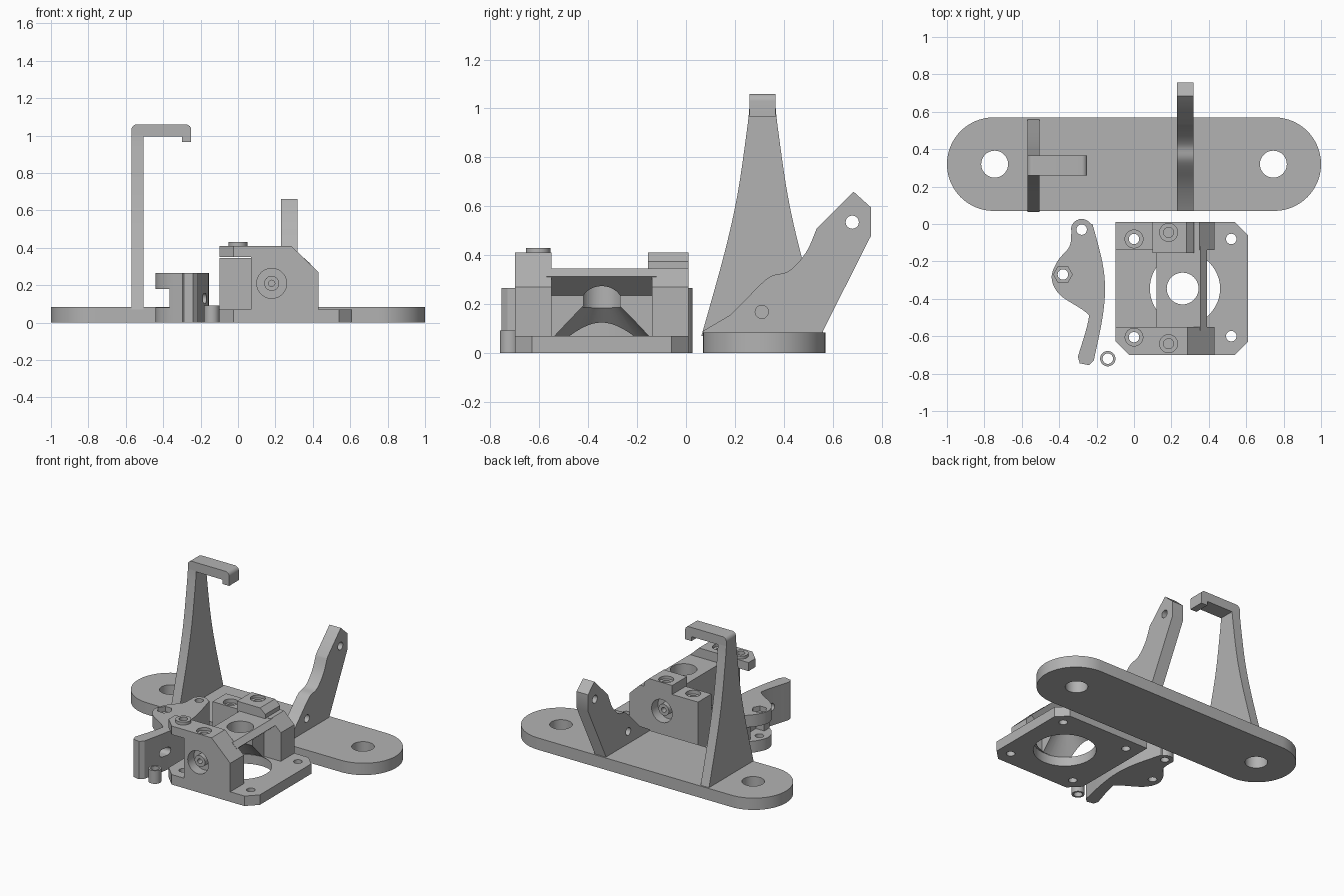
import bpy, bmesh
from math import sin, cos, tau
from mathutils import Matrix

cube = bpy.data.objects.get("Cube")
if cube:
    bpy.data.objects.remove(cube)

grey = bpy.data.materials.new("mid grey plastic")
grey.use_nodes = True
grey.diffuse_color = (0.45, 0.45, 0.45, 1)
grey.node_tree.nodes["Principled BSDF"].inputs["Base Color"].default_value = (0.45, 0.45, 0.45, 1)


def finish(name, bm):
    bmesh.ops.recalc_face_normals(bm, faces=bm.faces)
    mesh = bpy.data.meshes.new(name)
    bm.to_mesh(mesh)
    bm.free()
    mesh.materials.append(grey)
    obj = bpy.data.objects.new(name, mesh)
    bpy.context.collection.objects.link(obj)
    return obj


def prism(name, points, axis, lo, hi, top_bevel=0):
    """Extrude a 2D outline along one axis."""
    def place(p, h):
        return {"x": (h, p[0], p[1]), "y": (p[0], h, p[1]), "z": (p[0], p[1], h)}[axis]
    bm = bmesh.new()
    low = [bm.verts.new(place(p, lo)) for p in points]
    high = [bm.verts.new(place(p, hi)) for p in points]
    bm.faces.new(low)
    top = bm.faces.new(high)
    for i in range(len(points)):
        j = (i + 1) % len(points)
        bm.faces.new((low[i], low[j], high[j], high[i]))
    if top_bevel:
        bmesh.ops.bevel(bm, geom=list(top.edges), offset=top_bevel, segments=4,
                        profile=0.5, affect="EDGES")
    return finish(name, bm)


def ring(cx, cy, r, n=40, start=0, sweep=tau):
    count = n if sweep == tau else n + 1
    return [(cx + r * cos(start + sweep * i / n), cy + r * sin(start + sweep * i / n))
            for i in range(count)]


def rod(axis, cx, cy, r, lo, hi, n=40):
    return prism("rod", ring(cx, cy, r, n), axis, lo, hi)


def box(x0, x1, y0, y1, z0, z1):
    return prism("box", [(x0, y0), (x1, y0), (x1, y1), (x0, y1)], "z", z0, z1)


def combine(obj, others, operation="DIFFERENCE"):
    """Apply booleans and discard the helper shapes."""
    for other in others:
        other.hide_render = True
        mod = obj.modifiers.new("combine", "BOOLEAN")
        mod.operation, mod.solver, mod.object = operation, "EXACT", other
        bpy.context.view_layer.update()
        mesh = bpy.data.meshes.new_from_object(
            obj.evaluated_get(bpy.context.evaluated_depsgraph_get()))
        obj.modifiers.clear()
        obj.data = mesh
        bpy.data.objects.remove(other)
    return obj


def smooth_path(points, steps=6):
    """Catmull-Rom curve through a few points."""
    out = []
    for i in range(len(points) - 1):
        a, b = points[max(i - 1, 0)], points[i]
        c, d = points[i + 1], points[min(i + 2, len(points) - 1)]
        for s in range(steps):
            t = s / steps
            out.append(tuple(0.5 * (2 * q + (r - p) * t + (2 * p - 5 * q + 4 * r - u) * t * t
                                    + (3 * q - p - 3 * r + u) * t ** 3)
                             for p, q, r, u in zip(a, b, c, d)))
    return out + [points[-1]]


# Base: rounded bar with two mounting holes
outline = ring(0.75, 0.32, 0.25, 32, -tau / 4, tau / 2) + ring(-0.75, 0.32, 0.25, 32, tau / 4, tau / 2)
base = prism("base_plate", outline, "z", 0, 0.083, 0.02)
combine(base, [rod("z", side * 0.745, 0.32, 0.072, -0.1, 0.2) for side in (-1, 1)])

# Tall tapering post
flank = smooth_path([(0.25, 0.07), (0.158, 0.4), (0.103, 0.645), (0.064, 0.91), (0.054, 1.0)])
post_outline = [(0.313 - w, z) for w, z in flank] + [(0.313 + w, z) for w, z in reversed(flank)]
prism("hook_post", post_outline, "x", -0.57, -0.505)

# Hook on top of the post
hook_outline = ([(-0.57, 0.995), (-0.505, 0.995), (-0.3, 0.995), (-0.3, 0.965), (-0.25, 0.965)]
                + ring(-0.28, 1.03, 0.03, 8, 0, tau / 4)
                + ring(-0.54, 1.03, 0.03, 8, tau / 4, tau / 4))
prism("hook", hook_outline, "y", 0.259, 0.367)

# Leaning bracket with two holes
curve = smooth_path([(0.25, 0.225), (0.34, 0.31), (0.42, 0.335), (0.49, 0.41), (0.535, 0.51)])
bracket = prism("leaning_bracket", [(0.07, 0.07), (0.07, 0.09), (0.18, 0.155)] + curve
                + [(0.685, 0.66), (0.757, 0.595), (0.757, 0.48), (0.56, 0.09), (0.56, 0.07)],
                "x", 0.23, 0.318)
combine(bracket, [rod("x", y, z, 0.027, 0, 0.6, 24) for y, z in ((0.68, 0.535), (0.31, 0.168))])

# Carriage: flange, end walls, bridge and raised pad
carriage = prism("carriage", [(-0.1, -0.7), (0.54, -0.7), (0.61, -0.63), (0.61, -0.06),
                              (0.54, 0.01), (-0.1, 0.01)], "z", 0, 0.07)
front_wall = prism("wall", [(-0.1, 0.03), (0.43, 0.03), (0.43, 0.27), (0.285, 0.41),
                            (-0.1, 0.41)], "y", -0.7, -0.55)
back_wall = prism("wall", [(-0.1, 0.03), (0.43, 0.03), (0.43, 0.27), (0.35, 0.347),
                           (-0.1, 0.347)], "y", -0.14, 0.01)
bridge = prism("bridge", [(0.12, 0.03), (0.3, 0.03), (0.3, 0.235), (0.39, 0.312),
                          (0.355, 0.345), (0.12, 0.345)], "y", -0.57, -0.12)
pad = prism("pad", [(0.1, 0.3), (0.32, 0.3), (0.32, 0.375), (0.28, 0.41), (0.1, 0.41)],
            "y", -0.155, 0.01)
boss = rod("z", 0, -0.605, 0.05, 0.38, 0.43)
combine(carriage, [front_wall, back_wall, bridge, pad, boss], "UNION")

# Carriage openings: nozzle bore, flared cavity, corner relief
bm = bmesh.new()
bmesh.ops.create_cone(bm, cap_ends=True, segments=48, radius1=0.2, radius2=0.08, depth=0.13,
                      matrix=Matrix.Translation((0.265, -0.345, 0.13)))
flare = finish("flare", bm)
chamfer = prism("chamfer", [(-0.2, -0.8), (0.075, -0.8), (-0.025, -0.7), (-0.1, -0.625),
                            (-0.2, -0.525)], "z", -0.1, 0.5)
combine(carriage, [
    rod("z", 0.285, -0.345, 0.2, -0.1, 0.068, 64), flare,
    rod("z", 0.26, -0.345, 0.085, 0.05, 0.5),
    box(-0.2, 0.07, -0.8, -0.5, 0.07, 0.35), chamfer])

# Carriage screw holes
for x, y in ((0, -0.605), (0, -0.08), (0.52, -0.6), (0.52, -0.08)):
    combine(carriage, [rod("z", x, y, 0.028, -0.1, 0.5, 24)])
combine(carriage, [rod("z", 0, -0.08, 0.048, 0.32, 0.5)])
for y in (-0.64, -0.045):
    combine(carriage, [rod("z", 0.185, y, 0.048, 0.39, 0.5), rod("z", 0.185, y, 0.027, 0.3, 0.45, 24)])

# Bearing sockets in both end walls, each with a hollow pin
for name, lo, hi, pin in (("front", -0.8, -0.63, (-0.68, -0.6)), ("back", -0.06, 0.1, (-0.1, -0.01))):
    combine(carriage, [rod("y", 0.18, 0.21, 0.08, lo, hi)])
    socket_pin = rod("y", 0.18, 0.21, 0.04, *pin)
    socket_pin.name = name + "_socket_pin"
    combine(socket_pin, [rod("y", 0.18, 0.21, 0.017, -0.9, 0.2, 20)])

# Idler lever with forked lug, hinge hole, hex pocket and side slot
right_edge = smooth_path([(-0.215, -0.73), (-0.17, -0.51), (-0.155, -0.35), (-0.17, -0.2), (-0.222, 0)])
left_edge = smooth_path([(-0.335, -0.04), (-0.345, -0.12), (-0.41, -0.2), (-0.44, -0.29),
                         (-0.395, -0.38), (-0.26, -0.47), (-0.245, -0.52), (-0.3, -0.71)])
lever = prism("idler_lever", right_edge + ring(-0.28, -0.03, 0.057, 10, 0.6, tau * 0.38)
              + left_edge + [(-0.29, -0.745), (-0.24, -0.755)], "z", 0, 0.265)
combine(lever, [
    rod("z", -0.28, -0.03, 0.028, -0.1, 0.4, 24),
    box(-0.6, -0.365, -0.5, -0.1, 0.08, 0.18),
    box(-0.6, -0.3, -0.345, -0.195, 0.08, 0.18),
    rod("z", -0.38, -0.27, 0.028, -0.1, 0.4, 24),
    rod("z", -0.38, -0.27, 0.05, 0.23, 0.4, 6),
    prism("slot", ring(-0.575, 0.13, 0.027, 10, tau / 4, tau / 2)
          + ring(-0.53, 0.13, 0.027, 10, -tau / 4, tau / 2), "x", -0.5, 0)])

# Loose spacer bush
bush = rod("z", -0.14, -0.72, 0.041, 0, 0.092)
bush.name = "spacer_bush"
combine(bush, [rod("z", -0.14, -0.72, 0.028, -0.1, 0.2)])

# Smooth curved walls, crisp edges
bpy.ops.object.select_all(action="DESELECT")
for obj in bpy.context.collection.objects:
    if obj.type == "MESH":
        obj.select_set(True)
        bpy.context.view_layer.objects.active = obj
bpy.ops.object.shade_smooth_by_angle(angle=0.5)
